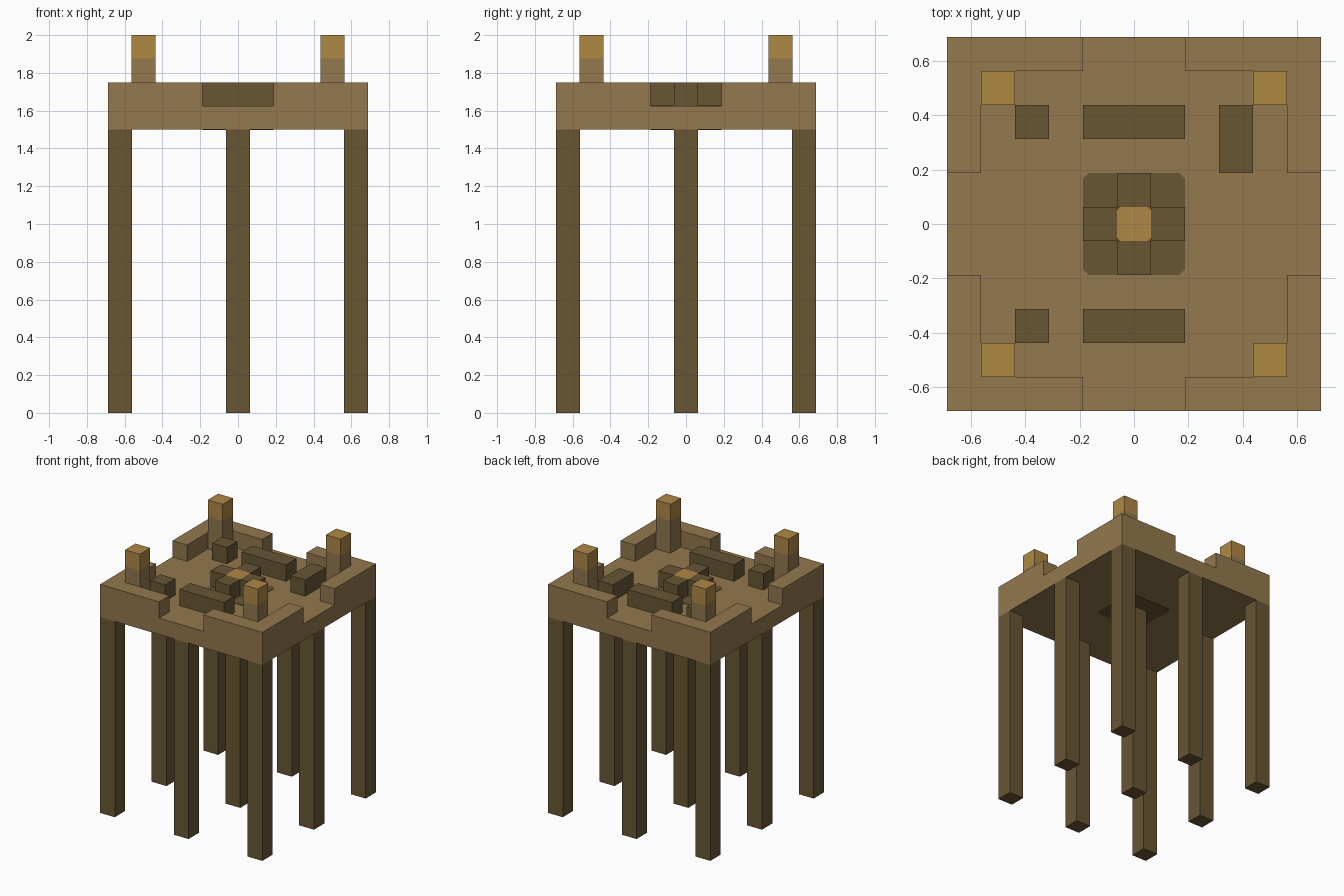
import bpy
import bmesh
from mathutils import Vector

U = 0.125          # one building block
HALF = 5.5 * U     # half the deck width
FLOOR = 13 * U     # walking surface of the deck

if "Cube" in bpy.data.objects:
    bpy.data.objects.remove(bpy.data.objects["Cube"], do_unlink=True)


def make_material(name, rgb):
    mat = bpy.data.materials.new(name)
    mat.use_nodes = True
    mat.diffuse_color = (*rgb, 1)
    mat.node_tree.nodes["Principled BSDF"].inputs["Base Color"].default_value = (*rgb, 1)
    return mat


BROWN = make_material("light_wood", (0.292, 0.188, 0.076))
DARK = make_material("dark_wood", (0.138, 0.093, 0.034))
GOLD = make_material("lamp_gold", (0.434, 0.246, 0.060))


def finish(name, bm, mat):
    bmesh.ops.recalc_face_normals(bm, faces=bm.faces)
    mesh = bpy.data.meshes.new(name)
    bm.to_mesh(mesh)
    bm.free()
    mesh.materials.append(mat)
    obj = bpy.data.objects.new(name, mesh)
    bpy.context.collection.objects.link(obj)
    return obj


def box_mesh(size, centre):
    bm = bmesh.new()
    bmesh.ops.create_cube(bm, size=1)
    bmesh.ops.scale(bm, vec=size, verts=bm.verts)
    bmesh.ops.translate(bm, vec=centre, verts=bm.verts)
    return bm


def box(name, x, y, z, sx, sy, sz, mat):
    """Box centred on x, y and standing on z, measured in blocks."""
    bm = box_mesh(Vector((sx, sy, sz)) * U, Vector((x, y, z + sz / 2)) * U)
    return finish(name, bm, mat)


def cut_corner_slab(name, half, cut, z0, z1, mat):
    """Square slab with clipped vertical corners."""
    bm = box_mesh(Vector((2 * half, 2 * half, z1 - z0)), Vector((0, 0, (z0 + z1) / 2)))
    upright = [e for e in bm.edges if abs(e.verts[0].co.z - e.verts[1].co.z) > 1e-5]
    bmesh.ops.bevel(bm, geom=upright, offset=cut, segments=1, affect='EDGES')
    return finish(name, bm, mat)


# Deck: a slab whose corner rims are raised by one block
deck = box_mesh(Vector((2 * HALF, 2 * HALF, U)), Vector((0, 0, FLOOR - U / 2)))
for axis in (Vector((1, 0, 0)), Vector((0, 1, 0))):
    for d in (-4.5, -1.5, 1.5, 4.5):
        bmesh.ops.bisect_plane(deck, geom=deck.verts[:] + deck.edges[:] + deck.faces[:],
                               plane_co=axis * d * U, plane_no=axis)
rim = []
for face in deck.faces:
    c = face.calc_center_median()
    near, far = sorted((abs(c.x), abs(c.y)))
    if face.normal.z > 0.5 and far > 4.5 * U and near > 1.5 * U:
        rim.append(face)
raised = bmesh.ops.extrude_face_region(deck, geom=rim)["geom"]
bmesh.ops.translate(deck, vec=(0, 0, U),
                    verts=[g for g in raised if isinstance(g, bmesh.types.BMVert)])
bmesh.ops.dissolve_limit(deck, angle_limit=0.01, verts=deck.verts, edges=deck.edges)
finish("deck", deck, BROWN)

# Nine stilts in a three by three grid
for x in (-5, 0, 5):
    for y in (-5, 0, 5):
        box("stilt", x, y, 0, 1, 1, 12, DARK)

# Corner lamp posts
for x in (-4, 4):
    for y in (-4, 4):
        box("lamp_post", x, y, 13, 1, 1, 2, BROWN)
        box("lamp", x, y, 15, 1, 1, 1, GOLD)

# Benches and stools on the deck
box("back_bench", 0, 3, 13, 3, 1, 1, DARK)
box("front_bench", 0, -3, 13, 3, 1, 1, DARK)
box("side_bench", 3, 2.5, 13, 1, 2, 1, DARK)
for y in (-3, 3):
    box("stool", -3, y, 13, 1, 1, 1, DARK)

# Central hearth: four blocks around a glowing core, on a dark inlay
for x, y in ((1, 0), (-1, 0), (0, 1), (0, -1)):
    box("hearth_block", x, y, 13, 1, 1, 1, DARK)
cut_corner_slab("hearth_core", U / 2, 0.01, FLOOR, FLOOR + U, GOLD)
cut_corner_slab("hearth_inlay_top", 1.5 * U, 0.022, FLOOR, FLOOR + 0.003, DARK)
cut_corner_slab("hearth_inlay_under", 1.5 * U, 0.022, FLOOR - U - 0.003, FLOOR - U, DARK)
